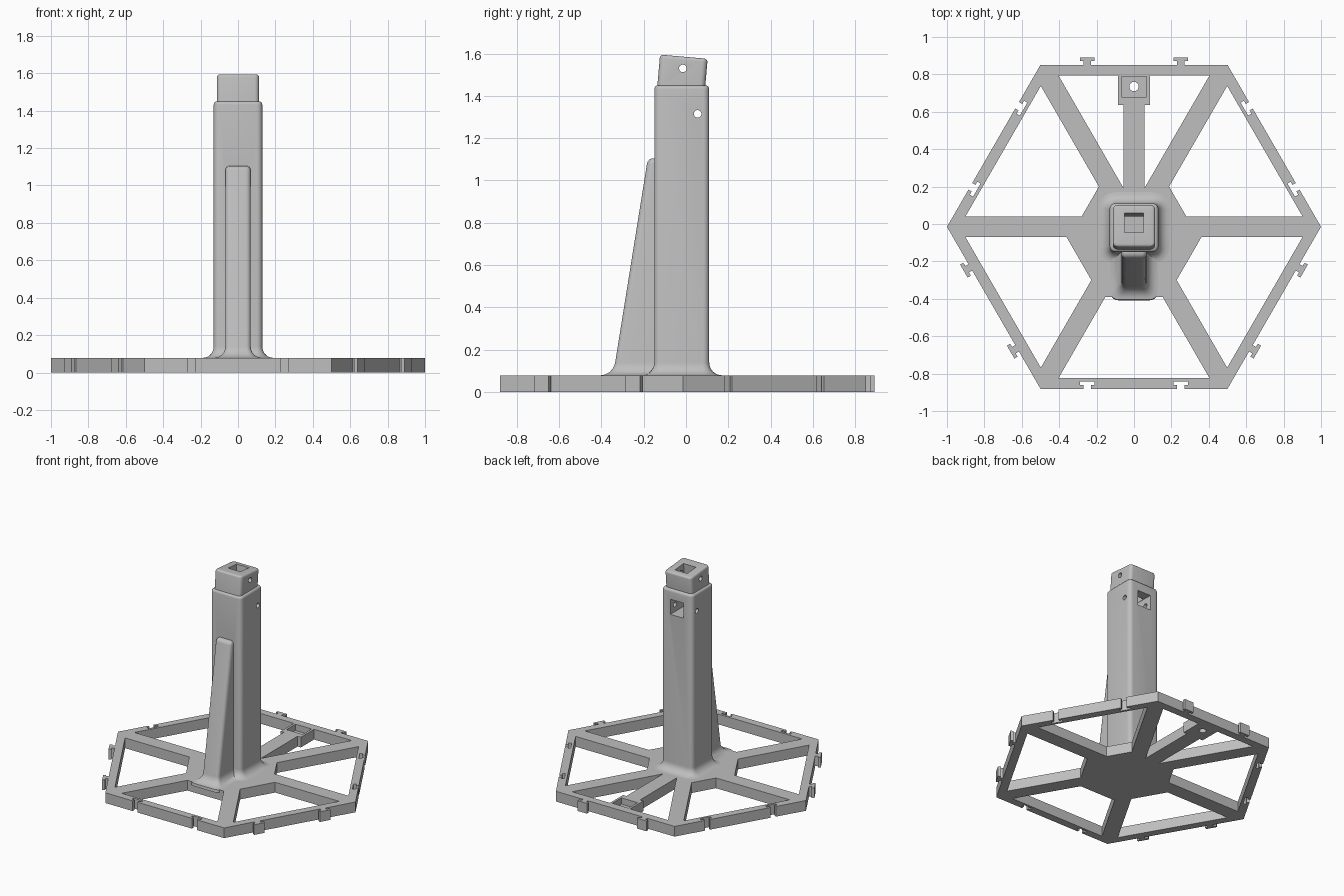
import bpy, bmesh, math
from mathutils import Matrix, Vector

cube = bpy.data.objects.get("Cube")
if cube:
    bpy.data.objects.remove(cube, do_unlink=True)

grey = bpy.data.materials.new("plain grey")
grey.use_nodes = True
grey.diffuse_color = (0.52, 0.52, 0.52, 1)
grey.node_tree.nodes["Principled BSDF"].inputs["Base Color"].default_value = grey.diffuse_color

THICK = 0.078      # base plate thickness
HEX_Y = -0.015     # centre of the base hexagon
APO = math.sqrt(3) / 2
RIM_IN = 0.808     # inner apothem of the rim
SPOKE = 0.055      # half width of a spoke


def activate(ob):
    bpy.ops.object.select_all(action='DESELECT')
    ob.select_set(True)
    bpy.context.view_layer.objects.active = ob


def mesh_object(name, bm):
    bmesh.ops.recalc_face_normals(bm, faces=bm.faces)
    me = bpy.data.meshes.new(name)
    bm.to_mesh(me)
    bm.free()
    me.materials.append(grey)
    ob = bpy.data.objects.new(name, me)
    bpy.context.collection.objects.link(ob)
    return ob


def boolean(target, tool, operation):
    activate(target)
    mod = target.modifiers.new("cut", 'BOOLEAN')
    mod.operation, mod.object, mod.solver = operation, tool, 'EXACT'
    bpy.ops.object.modifier_apply(modifier=mod.name)
    bpy.data.objects.remove(tool, do_unlink=True)


def box(name, lo, hi, turn=Matrix()):
    lo, hi = Vector(lo), Vector(hi)
    bm = bmesh.new()
    bmesh.ops.create_cube(bm, size=1)
    bmesh.ops.scale(bm, vec=hi - lo, verts=bm.verts)
    bmesh.ops.translate(bm, vec=(lo + hi) / 2, verts=bm.verts)
    bm.transform(turn)
    return mesh_object(name, bm)


def rod(name, centre, radius, length, axis='Z'):
    bm = bmesh.new()
    bmesh.ops.create_cone(bm, cap_ends=True, segments=24, radius1=radius,
                          radius2=radius, depth=length)
    if axis == 'X':
        bm.transform(Matrix.Rotation(math.pi / 2, 4, 'Y'))
    bm.transform(Matrix.Translation(centre))
    return mesh_object(name, bm)


def rounded_ring(hx, y0, y1, r, z, steps=5):
    """Rounded rectangle outline at height z."""
    pts = []
    for q, (sx, y) in enumerate([(1, y1 - r), (-1, y1 - r), (-1, y0 + r), (1, y0 + r)]):
        for i in range(steps + 1):
            a = math.pi / 2 * (q + i / steps)
            pts.append((sx * (hx - r) + r * math.cos(a), y + r * math.sin(a), z))
    return pts


def loft(name, rings, turn=Matrix()):
    bm = bmesh.new()
    loops = [[bm.verts.new(p) for p in ring] for ring in rings]
    n = len(loops[0])
    for a, b in zip(loops, loops[1:]):
        for i in range(n):
            bm.faces.new((a[i], a[(i + 1) % n], b[(i + 1) % n], b[i]))
    bm.faces.new(loops[0])
    bm.faces.new(loops[-1])
    bm.transform(turn)
    return mesh_object(name, bm)


def arc_steps(n):
    return [math.pi / 2 * i / n for i in range(n + 1)]


def flare(size=0.06):
    """(height, outward offset) pairs of the concave foot fillet."""
    steps = [(THICK + size * (1 - math.cos(a)), size * (1 - math.sin(a))) for a in arc_steps(6)]
    return [(THICK - 0.02, size)] + steps


def crown(top, r):
    """(height, inset) pairs of the rounded top edge."""
    return [(top - r + r * math.sin(a), r * (1 - math.cos(a))) for a in arc_steps(4)]


# Base plate: outline with T tabs and T slots on alternate sides
def side_point(k, u, v):
    a = math.radians(30 + 60 * k)
    return (u * math.cos(a) - v * math.sin(a), HEX_Y + u * math.sin(a) + v * math.cos(a))


TEE = [(0, -1), (1, -1), (1, -2), (2, -2), (2, 2), (1, 2), (1, 1), (0, 1)]
outline = []
for k in range(6):
    sign = 0.02 if k % 2 else -0.02
    outline.append(side_point(k, APO, -0.5))
    for c in (-0.25, 0.25):
        outline += [side_point(k, APO + sign * u, c + 0.02 * v) for u, v in TEE]

# Windows between the spokes, clipped by a central hub set slightly forward
splines = [outline]


def half_width(u):
    return u / math.sqrt(3) - SPOKE / APO


for k in (0, 2, 3, 4, 5):
    hub = 0.305 - 0.07 * math.sin(math.radians(30 + 60 * k))
    splines.append([side_point(k, u, s * half_width(u))
                    for u, s in ((hub, -1), (RIM_IN, -1), (RIM_IN, 1), (hub, 1))])
ARM, PAD, PAD_Y = 0.057, 0.085, 0.635
rim_y = RIM_IN + HEX_Y
arm_y = (ARM + SPOKE / APO) * math.sqrt(3) + HEX_Y
for s in (-1, 1):
    splines.append([(s * x, y) for x, y in (
        (ARM, arm_y), (ARM, PAD_Y), (PAD, PAD_Y), (PAD, rim_y),
        (half_width(RIM_IN), rim_y))])

curve = bpy.data.curves.new("base_plate", 'CURVE')
curve.dimensions, curve.fill_mode, curve.extrude = '2D', 'BOTH', THICK / 2
for pts in splines:
    sp = curve.splines.new('POLY')
    sp.points.add(len(pts) - 1)
    for p, (x, y) in zip(sp.points, pts):
        p.co = (x, y, 0, 1)
    sp.use_cyclic_u = True
base = bpy.data.objects.new("base_plate", curve)
bpy.context.collection.objects.link(base)
activate(base)
bpy.ops.object.convert(target='MESH')
base = bpy.context.view_layer.objects.active
bm = bmesh.new()
bm.from_mesh(base.data)
bmesh.ops.translate(bm, vec=(0, 0, THICK / 2), verts=bm.verts)
bmesh.ops.remove_doubles(bm, verts=bm.verts, dist=0.0005)
bmesh.ops.recalc_face_normals(bm, faces=bm.faces)
bm.to_mesh(base.data)
bm.free()
base.data.materials.clear()
base.data.materials.append(grey)
for poly in base.data.polygons:
    poly.use_smooth = False

# Square pocket and screw hole in the pad
boolean(base, box("pocket", (-0.068, 0.68, 0.03), (0.068, 0.788, 0.2)), 'DIFFERENCE')
boolean(base, rod("screw_hole", (0, 0.735, 0), 0.025, 0.4), 'DIFFERENCE')

# Column with flared foot and rounded top
rings = [rounded_ring(0.13 + o, -0.15 - o, 0.11 + o, 0.03 + o, z) for z, o in flare()]
rings += [rounded_ring(0.13 - i, -0.15 + i, 0.11 - i, 0.03 - i, z) for z, i in crown(1.45, 0.018)]
column = loft("column", rings)


# Sloping front rib
def rib_front(z):
    return -0.335 + 0.16 * (z - 0.14)


rings = [rounded_ring(0.068 + o, rib_front(z) - o, -0.06, 0.025 + o / 3, z) for z, o in flare()]
rings += [rounded_ring(0.068 - i, rib_front(z) + i, -0.06, 0.027 - i, z) for z, i in crown(1.105, 0.025)]
boolean(column, loft("front_rib", rings), 'UNION')

# Tilted head
tilt = Matrix.Translation((0, -0.022, 1.45)) @ Matrix.Rotation(math.radians(-5), 4, 'X')
rings = [rounded_ring(0.113, -0.113, 0.113, 0.025, -0.06)]
rings += [rounded_ring(0.113 - i, -0.113 + i, 0.113 - i, 0.025 - i, z) for z, i in crown(0.136, 0.015)]
boolean(column, loft("head", rings, tilt), 'UNION')

# Cable channel: down from the head, out through the back
boolean(column, box("shaft", (-0.052, -0.035, -0.15), (0.052, 0.068, 0.3), tilt), 'DIFFERENCE')
boolean(column, box("back_window", (-0.055, -0.07, 1.26), (0.055, 0.3, 1.375)), 'DIFFERENCE')

# Cross pin holes
for y, z in ((-0.015, 1.53), (0.055, 1.315)):
    boolean(column, rod("pin_hole", (0, y, z), 0.018, 0.6, 'X'), 'DIFFERENCE')

activate(column)
bpy.ops.object.shade_smooth_by_angle(angle=math.radians(32))
